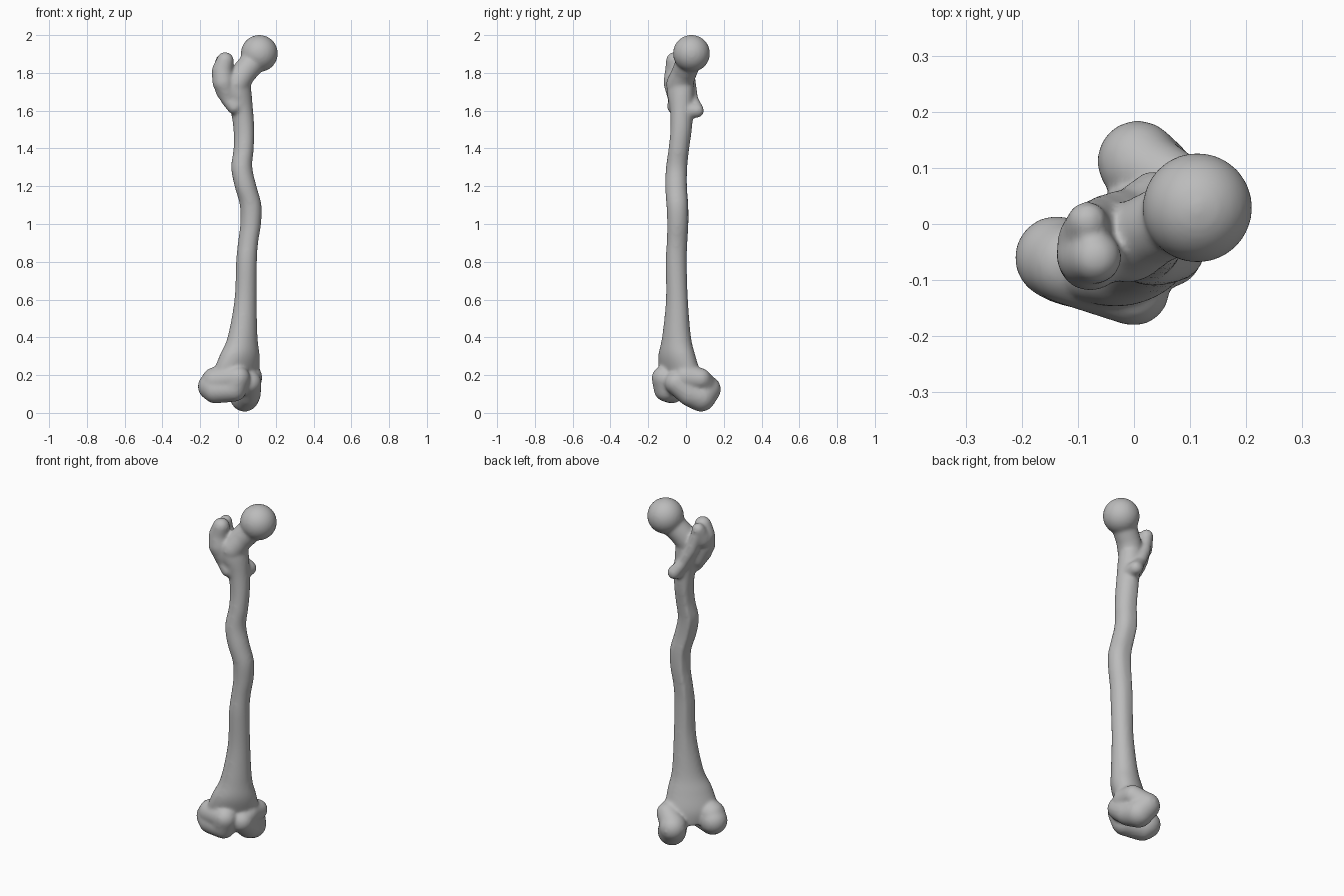
import bpy, bmesh, math

bone = bpy.data.materials.new("bone grey")
bone.diffuse_color = (0.5, 0.5, 0.5, 1)
bm = bmesh.new()


def sphere_points(x, y, z, r, n=260):
    pts = []
    for i in range(n):
        h = 1 - 2 * (i + 0.5) / n
        w, t = math.sqrt(1 - h * h), i * math.pi * (3 - math.sqrt(5))
        pts.append((x + r * w * math.cos(t), y + r * w * math.sin(t), z + r * h))
    return pts


def hull(points):
    """Add the convex skin around a set of points to the bone."""
    tmp = bmesh.new()
    verts = [tmp.verts.new(p) for p in points]
    bmesh.ops.convex_hull(tmp, input=verts)
    new = {}
    for f in tmp.faces:
        for v in f.verts:
            if v not in new:
                new[v] = bm.verts.new(v.co)
        bm.faces.new([new[v] for v in f.verts])
    tmp.free()


def chain(pts):
    """Rounded tapered links through (x, y, z, radius) points."""
    for a, b in zip(pts, pts[1:]):
        hull(sphere_points(*a) + sphere_points(*b))


def spline(rows, i, t):
    p = [rows[min(max(i + k, 0), len(rows) - 1)] for k in (-1, 0, 1, 2)]
    return [0.5 * (2 * b + (c - a) * t + (2 * a - 5 * b + 4 * c - d) * t * t
                   + (3 * b - a - 3 * c + d) * t ** 3) for a, b, c, d in zip(*p)]


# Shaft: z, centre x, centre y, half width along the knee axis, half depth, back ridge
shaft = [
    (0.12, 0.0, -0.01, 0.13, 0.075, 0), (0.20, -0.01, -0.03, 0.14, 0.085, 0),
    (0.30, 0.008, -0.048, 0.118, 0.085, 0), (0.40, 0.024, -0.05, 0.084, 0.072, 0),
    (0.60, 0.04, -0.048, 0.06, 0.057, 0.004), (0.80, 0.045, -0.052, 0.055, 0.056, 0.008),
    (0.90, 0.053, -0.048, 0.052, 0.056, 0.01), (1.00, 0.067, -0.044, 0.054, 0.057, 0.012),
    (1.10, 0.067, -0.046, 0.057, 0.058, 0.012), (1.20, 0.040, -0.053, 0.059, 0.057, 0.012),
    (1.30, 0.020, -0.050, 0.056, 0.056, 0.012), (1.40, 0.030, -0.038, 0.052, 0.056, 0.01),
    (1.50, 0.031, -0.026, 0.053, 0.059, 0.006), (1.60, 0.02, -0.023, 0.059, 0.062, 0),
    (1.70, -0.003, -0.03, 0.078, 0.068, 0), (1.78, -0.01, -0.03, 0.075, 0.06, 0)]
N, rings = 40, []
turn = math.radians(38)
for i in range(len(shaft) - 1):
    for s in range(6 if i < len(shaft) - 2 else 7):
        z, cx, cy, a, b, ridge = spline(shaft, i, s / 6)
        ring = []
        for k in range(N):
            t = math.tau * k / N
            bump = max(ridge, 0) * math.exp(-((t - math.pi / 2) / 0.3) ** 2)
            u, v = a * math.cos(t), (b + bump) * math.sin(t)
            ring.append(bm.verts.new((cx + u * math.cos(turn) - v * math.sin(turn),
                                      cy + u * math.sin(turn) + v * math.cos(turn), z)))
        rings.append(ring)
for lo, hi in zip(rings, rings[1:]):
    for k in range(N):
        bm.faces.new((lo[k], lo[(k + 1) % N], hi[(k + 1) % N], hi[k]))
bm.faces.new(rings[0][::-1])
bm.faces.new(rings[-1])

# Head and neck
hull(sphere_points(0.113, 0.029, 1.903, 0.098, 700))
chain([(-0.01, -0.035, 1.74, 0.07), (0.03, -0.01, 1.80, 0.066), (0.09, 0.018, 1.87, 0.068)])
# Greater trochanter
chain([(-0.045, -0.05, 1.66, 0.045), (-0.078, -0.062, 1.75, 0.058),
       (-0.083, -0.055, 1.81, 0.056), (-0.068, -0.06, 1.865, 0.046)])
chain([(-0.085, -0.03, 1.80, 0.052), (-0.083, 0.005, 1.865, 0.036)])
chain([(-0.09, -0.06, 1.70, 0.03), (-0.02, -0.06, 1.62, 0.04)])
# Crest and lesser trochanter
chain([(-0.083, 0.005, 1.85, 0.033), (-0.05, 0.02, 1.74, 0.034),
       (-0.01, 0.035, 1.66, 0.03), (0.035, 0.058, 1.60, 0.038)])
chain([(0.03, 0.0, 1.60, 0.045), (0.035, 0.058, 1.60, 0.038)])
# Outer condyle, running from the front lip round to the back
chain([(0.0, -0.118, 0.185, 0.064), (-0.02, -0.105, 0.125, 0.066),
       (-0.12, -0.075, 0.12, 0.07), (-0.138, -0.06, 0.14, 0.075)])
chain([(0.0, -0.118, 0.185, 0.064), (-0.12, -0.07, 0.17, 0.073)])
# Inner condyle
chain([(0.06, -0.05, 0.16, 0.064), (0.055, 0.02, 0.10, 0.066),
       (0.035, 0.08, 0.083, 0.077), (0.007, 0.112, 0.125, 0.073)])
chain([(0.06, 0.0, 0.19, 0.068), (0.07, 0.075, 0.18, 0.058), (0.007, 0.105, 0.13, 0.07)])

bmesh.ops.recalc_face_normals(bm, faces=bm.faces)
mesh = bpy.data.meshes.new("thigh_bone")
bm.to_mesh(mesh)
bm.free()
mesh.materials.append(bone)
obj = bpy.data.objects.new("thigh_bone", mesh)
bpy.context.collection.objects.link(obj)

# Fuse all parts into one skin and soften the joints
remesh = obj.modifiers.new("fuse", 'REMESH')
remesh.mode = 'VOXEL'
remesh.voxel_size = 0.008
remesh.use_smooth_shade = True
soft = obj.modifiers.new("soften", 'SMOOTH')
soft.factor = 0.5
soft.iterations = 14
